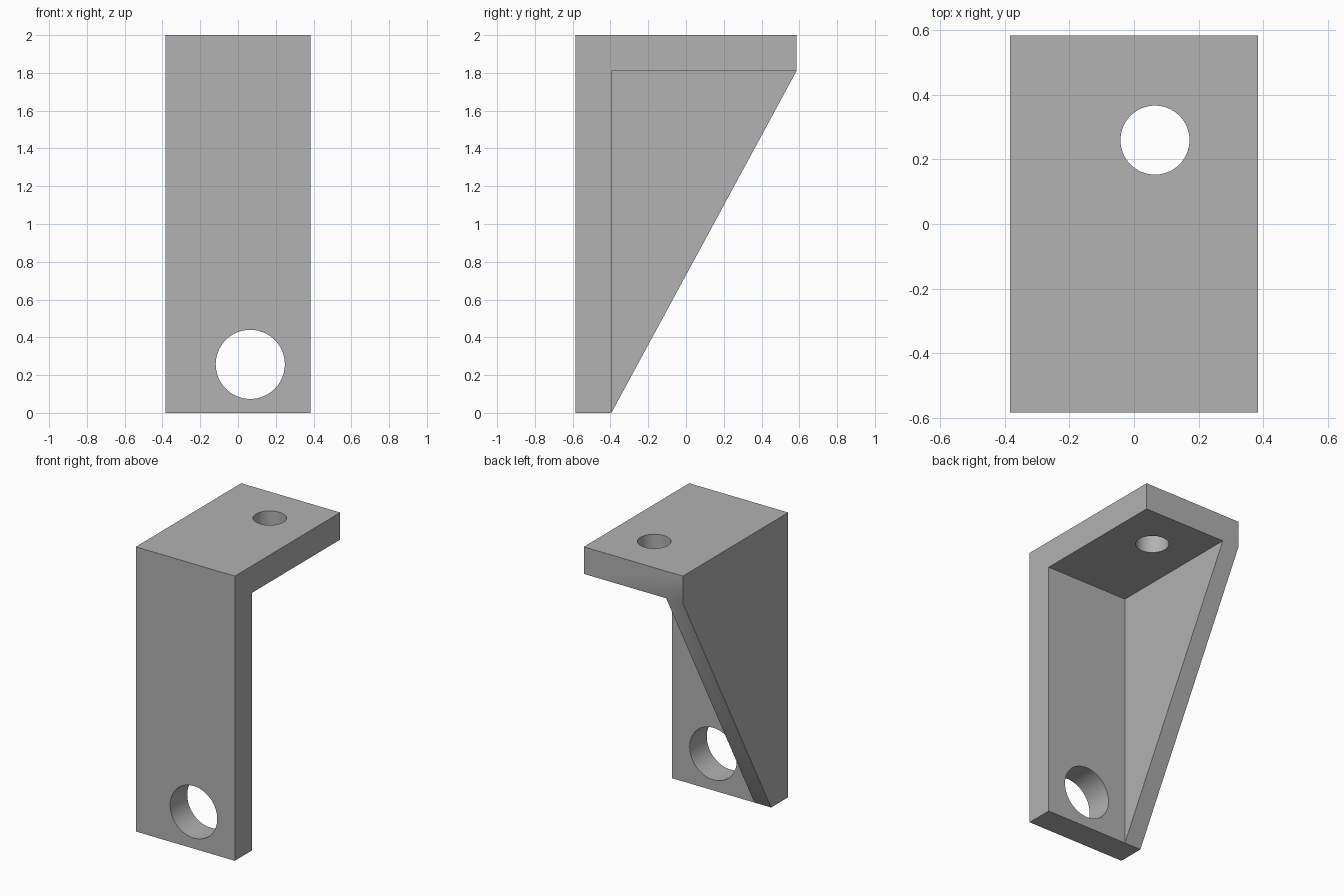
import bpy, bmesh, math
from mathutils import Matrix, Vector

default = bpy.data.objects.get("Cube")
if default:
    bpy.data.objects.remove(default, do_unlink=True)

# Overall size and wall thicknesses
HALF_X, HALF_Y, HEIGHT = 0.385, 0.585, 2.0
PLATE, GUSSET = 0.19, 0.13
INNER_Y, INNER_Z = -HALF_Y + PLATE, HEIGHT - PLATE
INNER_X = -HALF_X + GUSSET
HOLE_X = (INNER_X + HALF_X) / 2

grey = bpy.data.materials.new("Plain grey")
grey.use_nodes = True
colour = (0.445, 0.445, 0.445, 1)
grey.diffuse_color = colour
grey.node_tree.nodes["Principled BSDF"].inputs["Base Color"].default_value = colour


def make_object(name, bm):
    bmesh.ops.recalc_face_normals(bm, faces=bm.faces)
    mesh = bpy.data.meshes.new(name)
    bm.to_mesh(mesh)
    bm.free()
    mesh.materials.append(grey)
    obj = bpy.data.objects.new(name, mesh)
    bpy.context.collection.objects.link(obj)
    return obj


def prism(name, profile, x0, x1):
    """Extrude a (y, z) profile along x."""
    bm = bmesh.new()
    face = bm.faces.new([bm.verts.new((x0, y, z)) for y, z in profile])
    new = bmesh.ops.extrude_face_region(bm, geom=[face])["geom"]
    bmesh.ops.translate(bm, vec=(x1 - x0, 0, 0),
                        verts=[v for v in new if isinstance(v, bmesh.types.BMVert)])
    return make_object(name, bm)


def drill(name, centre, radius, axis):
    """Round cutter running along the given axis."""
    bm = bmesh.new()
    turn = Vector((0, 0, 1)).rotation_difference(Vector(axis)).to_matrix().to_4x4()
    bmesh.ops.create_cone(bm, cap_ends=True, segments=64, radius1=radius,
                          radius2=radius, depth=2 * PLATE,
                          matrix=Matrix.Translation(centre) @ turn)
    return make_object(name, bm)


# Solid side outline: upright, shelf and sloping gusset edge
bracket = prism("bracket", [(-HALF_Y, 0), (INNER_Y, 0), (HALF_Y, INNER_Z),
                            (HALF_Y, HEIGHT), (-HALF_Y, HEIGHT)], -HALF_X, HALF_X)

# Pocket leaves the two plates and one side gusset; then the bolt holes
cutters = [
    prism("pocket_cutter", [(INNER_Y, -1), (1, -1), (1, INNER_Z), (INNER_Y, INNER_Z)],
          INNER_X, 1),
    drill("upright_hole_cutter", (HOLE_X, -HALF_Y + PLATE / 2, 0.257), 0.183, (0, 1, 0)),
    drill("shelf_hole_cutter", (HOLE_X, 0.26, HEIGHT - PLATE / 2), 0.107, (0, 0, 1)),
]

bpy.ops.object.select_all(action="DESELECT")
bpy.context.view_layer.objects.active = bracket
bracket.select_set(True)
for cutter in cutters:
    cutter.hide_render = True
    mod = bracket.modifiers.new(cutter.name, "BOOLEAN")
    mod.operation, mod.solver, mod.object = "DIFFERENCE", "EXACT", cutter
    bpy.ops.object.modifier_apply(modifier=mod.name)
    bpy.data.objects.remove(cutter, do_unlink=True)

# Round hole walls, crisp edges
bpy.ops.object.shade_smooth_by_angle(angle=math.radians(30))
